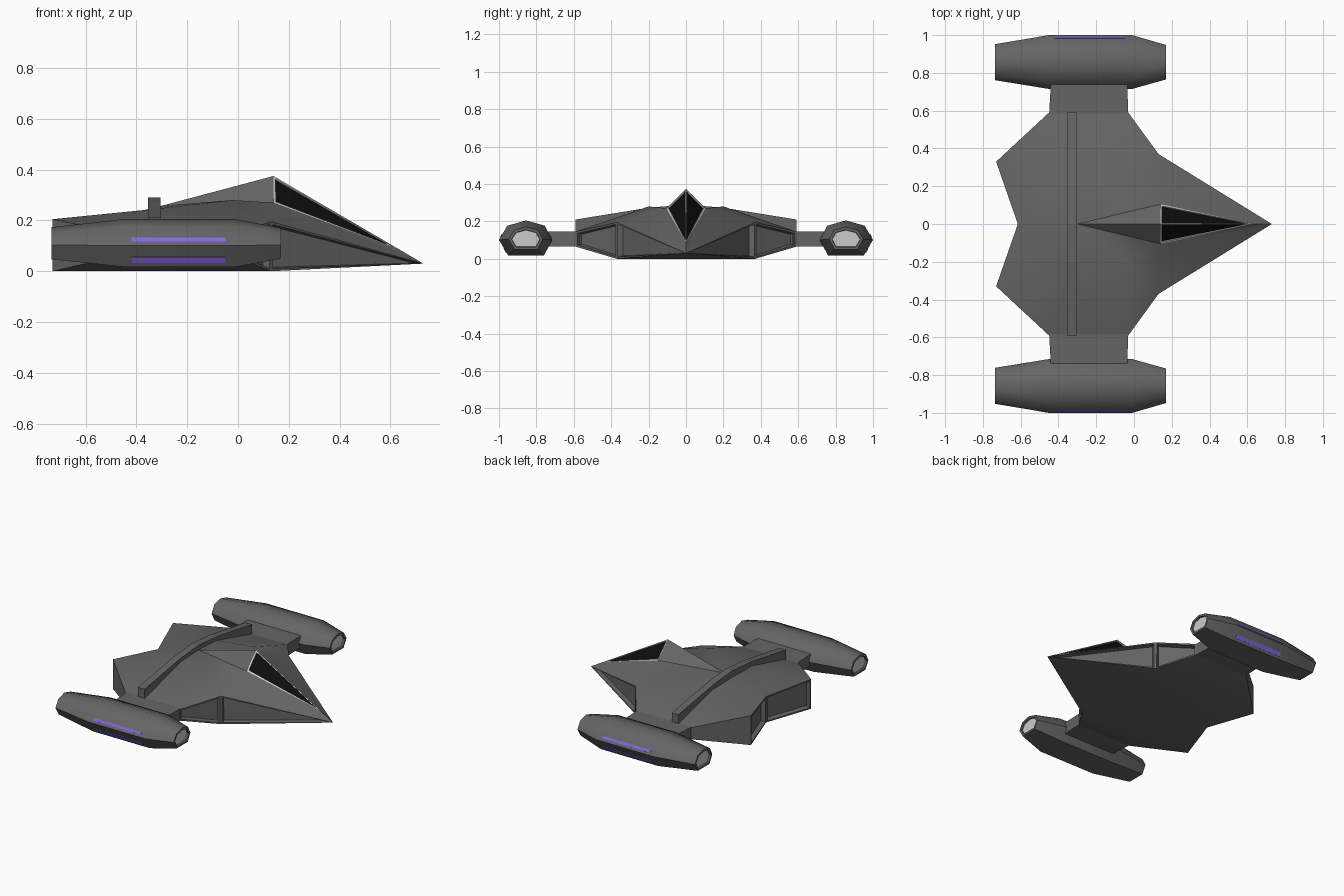
import bpy, bmesh, math
from mathutils import Vector

if "Cube" in bpy.data.objects:
    bpy.data.objects.remove(bpy.data.objects["Cube"])


def mat(name, rgb):
    m = bpy.data.materials.new(name)
    m.diffuse_color = (*rgb, 1)
    m.use_nodes = True
    m.node_tree.nodes["Principled BSDF"].inputs["Base Color"].default_value = m.diffuse_color
    return m


GREY = mat("hull grey", (0.13, 0.13, 0.13))
LIGHT = mat("light grey trim", (0.60, 0.60, 0.60))
BLACK = mat("window black", (0.004, 0.004, 0.004))
PURPLE = mat("purple glow", (0.24, 0.13, 0.75))


def finish(name, bm, mats, angle=None):
    me = bpy.data.meshes.new(name)
    bm.to_mesh(me)
    bm.free()
    ob = bpy.data.objects.new(name, me)
    bpy.context.collection.objects.link(ob)
    for m in mats:
        me.materials.append(m)
    if angle:
        bpy.ops.object.select_all(action='DESELECT')
        ob.select_set(True)
        bpy.context.view_layer.objects.active = ob
        bpy.ops.object.shade_smooth_by_angle(angle=math.radians(angle))
    return ob


def loft(bm, rings):
    """Join closed rings of points, capping both ends; returns the caps."""
    vs = [[bm.verts.new(p) for p in r] for r in rings]
    n = len(vs[0])
    for a, b in zip(vs, vs[1:]):
        for i in range(n):
            bm.faces.new((a[i], a[(i + 1) % n], b[(i + 1) % n], b[i]))
    caps = [bm.faces.new(vs[0]), bm.faces.new(vs[-1])]
    bmesh.ops.recalc_face_normals(bm, faces=bm.faces[:])
    return caps


# Main hull: named corner points of one half, mirrored across y
P = dict(
    nose=(.73, 0, .03), tip=(.63, 0, .089), peak=(.14, 0, .375), sill=(.14, .105, .27),
    at=(.13, .37, .195), ab=(.13, .37, 0), bt=(-.03, .59, .145), bb=(-.03, .59, .065),
    ct=(-.45, .59, .145), cb=(-.45, .59, .065), dt=(-.73, .33, .205), db=(-.73, .33, 0),
    et=(-.615, 0, .18), eb=(-.615, 0, 0), mb=(.13, 0, 0),
    spine=(-.30, 0, .258), q1=(-.02, .20, .28), q2=(-.33, .20, .245))
PLAIN = ["nose at sill", "nose sill tip", "sill at q1", "at bt q1", "bt ct q2 q1",
         "ct dt q2", "dt et q2", "et spine q2", "spine sill q1", "spine q1 q2",
         "spine peak sill", "nose ab mb", "ab mb eb db", "ab bb cb db",
         "bt bb cb ct", "ct cb db dt"]
RECESSED = ["nose at ab", "at bt bb ab", "dt et eb db"]
WINDOW = ["peak sill tip"]

bm = bmesh.new()
cache = {}


def corner(key, s):
    x, y, z = P[key]
    co = (x, y * s, z)
    if y == 0:
        co = (x, 0, z)
    if co not in cache:
        cache[co] = bm.verts.new(co)
    return cache[co]


def add(specs):
    return [bm.faces.new([corner(k, s) for k in spec.split()])
            for s in (1, -1) for spec in specs]


add(PLAIN)
recess, window = add(RECESSED), add(WINDOW)
bmesh.ops.recalc_face_normals(bm, faces=bm.faces[:])
# recessed side panels
for f in recess:
    bmesh.ops.inset_individual(bm, faces=[f], thickness=.014)
    bmesh.ops.inset_individual(bm, faces=[f], thickness=.008, depth=-.03)
# canopy glass with a light frame
for f in window:
    f.material_index = 1
    bmesh.ops.inset_individual(bm, faces=[f], thickness=.014)
    bmesh.ops.inset_individual(bm, faces=[f], thickness=.001, depth=-.006)
    f.material_index = 2
finish("hull", bm, [GREY, LIGHT, BLACK], 28)

# Raised bar across the back
bm = bmesh.new()
spans = [(-.59, .14, .21), (-.2, .225, .273), (0, .245, .29), (.2, .225, .273), (.59, .14, .21)]
loft(bm, [[(-.355, y, lo), (-.305, y, lo), (-.305, y, hi), (-.355, y, hi)] for y, lo, hi in spans])
finish("cross_bar", bm, [GREY])

# Engine pods, pylons and glow strips on both sides
SECTION = [(0, .096), (.10, .068), (.145, -.008), (.095, -.092),
           (-.095, -.092), (-.14, -.008), (-.10, .068)]
STATIONS = [(-.735, .67), (-.45, 1), (-.01, 1), (.17, .64)]
CY, CZ = .855, .109
for s, side in ((1, "left"), (-1, "right")):
    bm = bmesh.new()
    caps = loft(bm, [[(x, s * (CY + y * k), CZ + z * k) for y, z in SECTION] for x, k in STATIONS])
    for f in caps:
        bmesh.ops.inset_individual(bm, faces=[f], thickness=.015)
        bmesh.ops.inset_individual(bm, faces=[f], thickness=.002, depth=-.012)
        f.material_index = 1
    finish(side + "_engine_pod", bm, [GREY, LIGHT], 50)

    bm = bmesh.new()
    loft(bm, [[(x0, s * y, .065), (x1, s * y, .065), (x1, s * y, .147), (x0, s * y, .147)]
              for y, x0, x1 in ((.57, -.45, -.03), (.75, -.44, -.036))])
    finish(side + "_pylon", bm, [GREY])

    bm = bmesh.new()
    for i, j, t0, t1 in ((2, 1, .20, .40), (2, 3, .53, .80)):
        a, b = Vector(SECTION[i]), Vector(SECTION[j])
        d = (b - a).normalized()
        n = Vector((abs(d.y), d.x * (-1 if d.y > 0 else 1)))
        if d.y > 0:
            n = Vector((d.y, -d.x))
        else:
            n = Vector((-d.y, d.x))
        p, q = a.lerp(b, t0), a.lerp(b, t1)
        ring = [p - n * .002, q - n * .002, q + n * .003, p + n * .003]
        loft(bm, [[(x, s * (CY + r.x), CZ + r.y) for r in ring] for x in (-.42, -.05)])
    finish(side + "_glow_strips", bm, [PURPLE])
